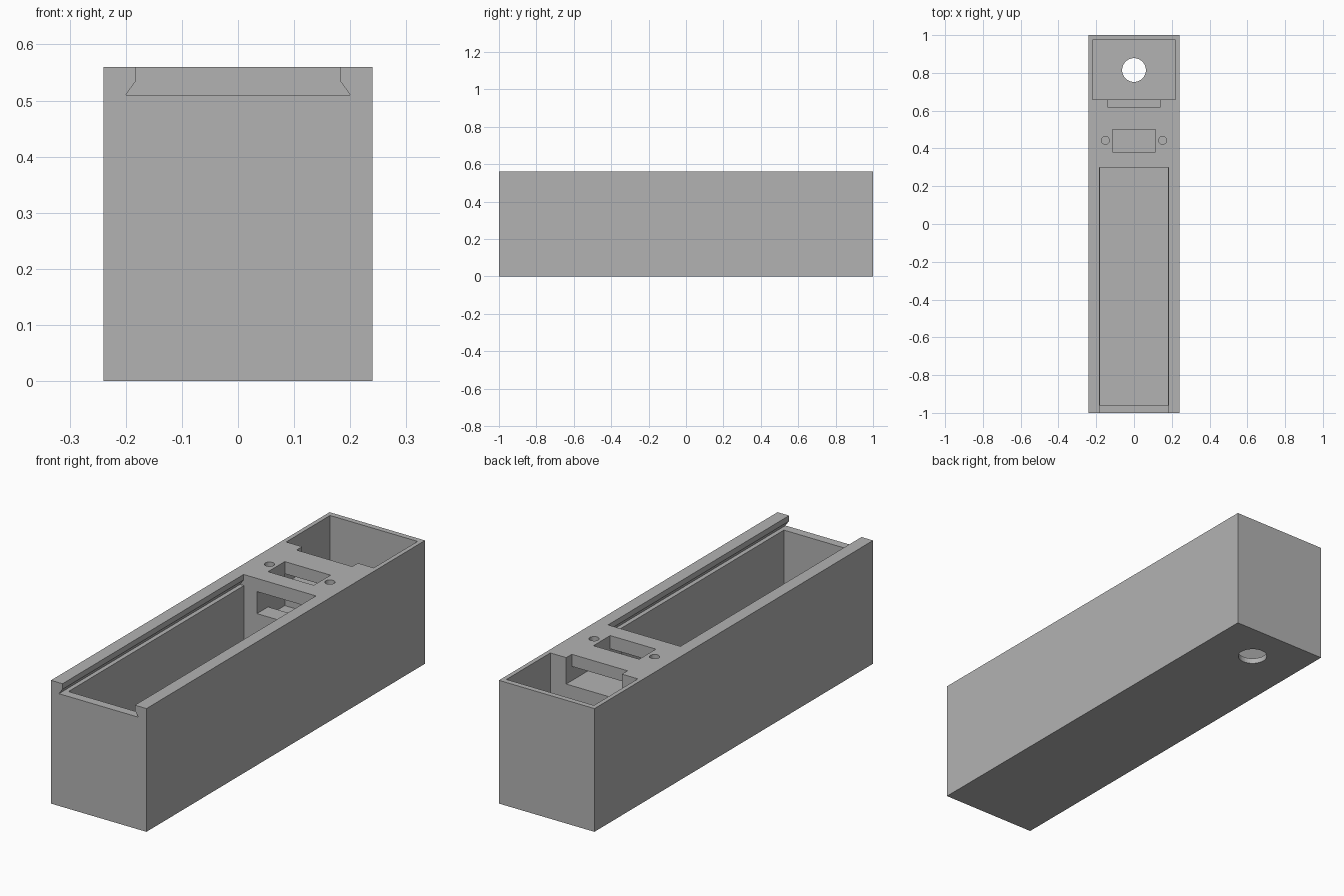
import bpy
import bmesh

cube = bpy.data.objects.get("Cube")
if cube:
    bpy.data.objects.remove(cube, do_unlink=True)

grey = bpy.data.materials.new("plain_grey")
grey.use_nodes = True
colour = (0.45, 0.45, 0.45, 1)
grey.diffuse_color = colour
grey.node_tree.nodes["Principled BSDF"].inputs["Base Color"].default_value = colour

TOP, ABOVE = 0.56, 0.62


def add_object(name, bm):
    bmesh.ops.recalc_face_normals(bm, faces=bm.faces)
    mesh = bpy.data.meshes.new(name)
    bm.to_mesh(mesh)
    bm.free()
    mesh.materials.append(grey)
    obj = bpy.data.objects.new(name, mesh)
    bpy.context.scene.collection.objects.link(obj)
    return obj


def prism(name, profile, y0, y1):
    """Extrude an x-z profile along y."""
    bm = bmesh.new()
    face = bm.faces.new([bm.verts.new((x, y0, z)) for x, z in profile])
    moved = bmesh.ops.extrude_face_region(bm, geom=[face])["geom"]
    verts = [v for v in moved if isinstance(v, bmesh.types.BMVert)]
    bmesh.ops.translate(bm, verts=verts, vec=(0, y1 - y0, 0))
    return add_object(name, bm)


def box(name, half_width, y0, y1, z0, z1):
    w = half_width
    return prism(name, [(-w, z0), (w, z0), (w, z1), (-w, z1)], y0, y1)


def cylinder(name, x, y, radius, z0, z1):
    bm = bmesh.new()
    bmesh.ops.create_cone(bm, cap_ends=True, segments=48, radius1=radius,
                          radius2=radius, depth=z1 - z0)
    bmesh.ops.translate(bm, verts=bm.verts, vec=(x, y, (z0 + z1) / 2))
    return add_object(name, bm)


# Outer block
housing = box("housing", 0.24, -1, 1, 0, TOP)

# Sliding lid groove, open at the front
half = [(0.20, 0.51), (0.182, 0.535), (0.182, ABOVE)]
groove = half + [(-x, z) for x, z in reversed(half)]

cutters = [
    prism("lid_groove", groove, -1.1, 0.30),
    box("long_compartment", 0.18, -0.96, 0.30, 0.04, ABOVE),
    # Rear compartment with the round opening in its floor
    box("rear_compartment", 0.22, 0.66, 0.975, 0.025, ABOVE),
    cylinder("floor_hole", 0, 0.815, 0.063, -0.1, 0.2),
    # Switch pocket and the passages joining both compartments
    box("switch_pocket", 0.115, 0.38, 0.50, 0.36, ABOVE),
    box("front_passage", 0.115, 0.25, 0.42, 0.40, 0.50),
    box("rear_passage", 0.14, 0.50, 0.70, 0.44, 0.505),
    box("rear_notch", 0.14, 0.62, 0.70, 0.44, ABOVE),
]
# Screw holes beside the switch
for side in (-1, 1):
    cutters.append(cylinder("screw_hole", side * 0.152, 0.443, 0.021, 0.44, ABOVE))

for cutter in cutters:
    cutter.hide_render = True
    mod = housing.modifiers.new(cutter.name, 'BOOLEAN')
    mod.operation = 'DIFFERENCE'
    mod.solver = 'EXACT'
    mod.object = cutter

# Bake the cuts and drop the cutters
bpy.context.view_layer.update()
graph = bpy.context.evaluated_depsgraph_get()
result = bpy.data.meshes.new_from_object(housing.evaluated_get(graph))
housing.modifiers.clear()
housing.data = result
for cutter in cutters:
    bpy.data.objects.remove(cutter, do_unlink=True)
result.materials.clear()
result.materials.append(grey)
for poly in result.polygons:
    poly.material_index = 0
